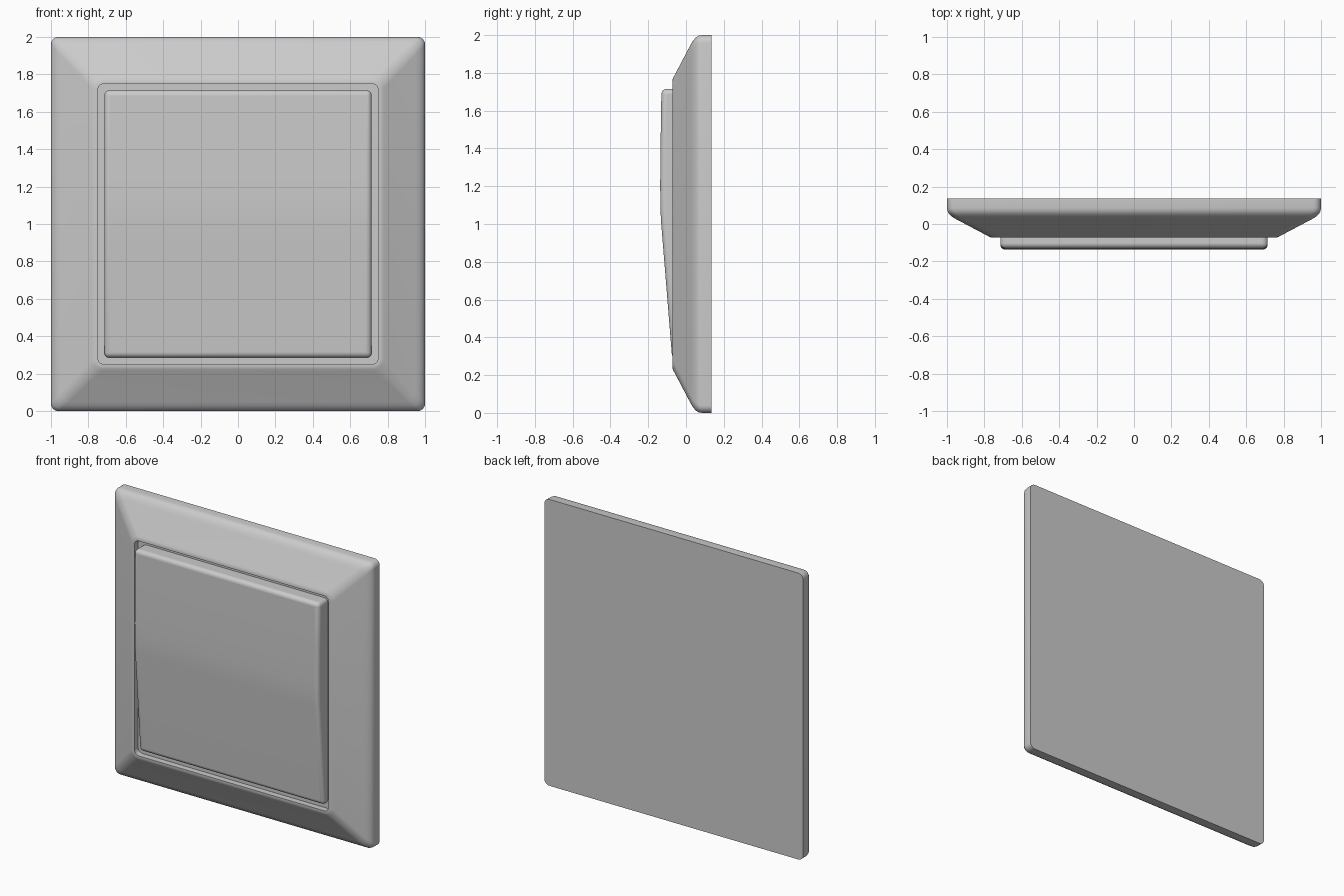
import bpy, bmesh, math

if "Cube" in bpy.data.objects:
    bpy.data.objects.remove(bpy.data.objects["Cube"])

CZ = 1.0  # height of the plate centre


def finish(bm, name):
    bmesh.ops.recalc_face_normals(bm, faces=bm.faces[:])
    me = bpy.data.meshes.new(name)
    bm.to_mesh(me)
    bm.free()
    ob = bpy.data.objects.new(name, me)
    bpy.context.collection.objects.link(ob)
    bpy.ops.object.select_all(action='DESELECT')
    bpy.context.view_layer.objects.active = ob
    ob.select_set(True)
    return ob


def rounded_square(half, radius, steps=6):
    pts = []
    for q, (sx, sz) in enumerate([(1, 1), (-1, 1), (-1, -1), (1, -1)]):
        for i in range(steps + 1):
            a = math.radians(90) * (q + i / steps)
            pts.append((sx * (half - radius) + radius * math.cos(a),
                        sz * (half - radius) + radius * math.sin(a)))
    return pts


# Frame: rounded square rings (half size, y, corner radius), back to recess floor
profile = [(1.0, 0.135, 0.04), (1.0, 0.085, 0.04), (0.997, 0.068, 0.04),
           (0.988, 0.053, 0.042), (0.972, 0.038, 0.044), (0.95, 0.025, 0.046),
           (0.785, -0.062, 0.055), (0.775, -0.068, 0.05), (0.763, -0.072, 0.045),
           (0.75, -0.072, 0.035), (0.75, -0.03, 0.035)]
bm = bmesh.new()
rings = [[bm.verts.new((x, y, z + CZ)) for x, z in rounded_square(h, r)]
         for h, y, r in profile]
for a, b in zip(rings, rings[1:]):
    for i in range(len(a)):
        j = (i + 1) % len(a)
        bm.faces.new((a[i], a[j], b[j], b[i]))
bm.faces.new(rings[0])
bm.faces.new(rings[-1])
finish(bm, "switch_frame")
bpy.ops.object.shade_smooth_by_angle(angle=math.radians(35))

# Rocker: tilted side profile (z, y) extruded across the width, edges rounded
front = [(0.285, -0.073), (1.0, -0.131), (1.06, -0.1345), (1.13, -0.136),
         (1.2, -0.1365), (1.3, -0.136), (1.4, -0.135), (1.715, -0.13)]
side = [(0.285, 0.0)] + front + [(1.715, 0.0)]
bm = bmesh.new()
face = bm.faces.new([bm.verts.new((-0.715, y, z)) for z, y in side])
ext = bmesh.ops.extrude_face_region(bm, geom=[face])
verts = [g for g in ext["geom"] if isinstance(g, bmesh.types.BMVert)]
bmesh.ops.translate(bm, verts=verts, vec=(1.43, 0, 0))
rocker = finish(bm, "switch_rocker")
bev = rocker.modifiers.new("round_edges", 'BEVEL')
bev.width = 0.027
bev.segments = 5
bev.limit_method = 'ANGLE'
bev.angle_limit = math.radians(40)
bpy.ops.object.shade_smooth_by_angle(angle=math.radians(35))
